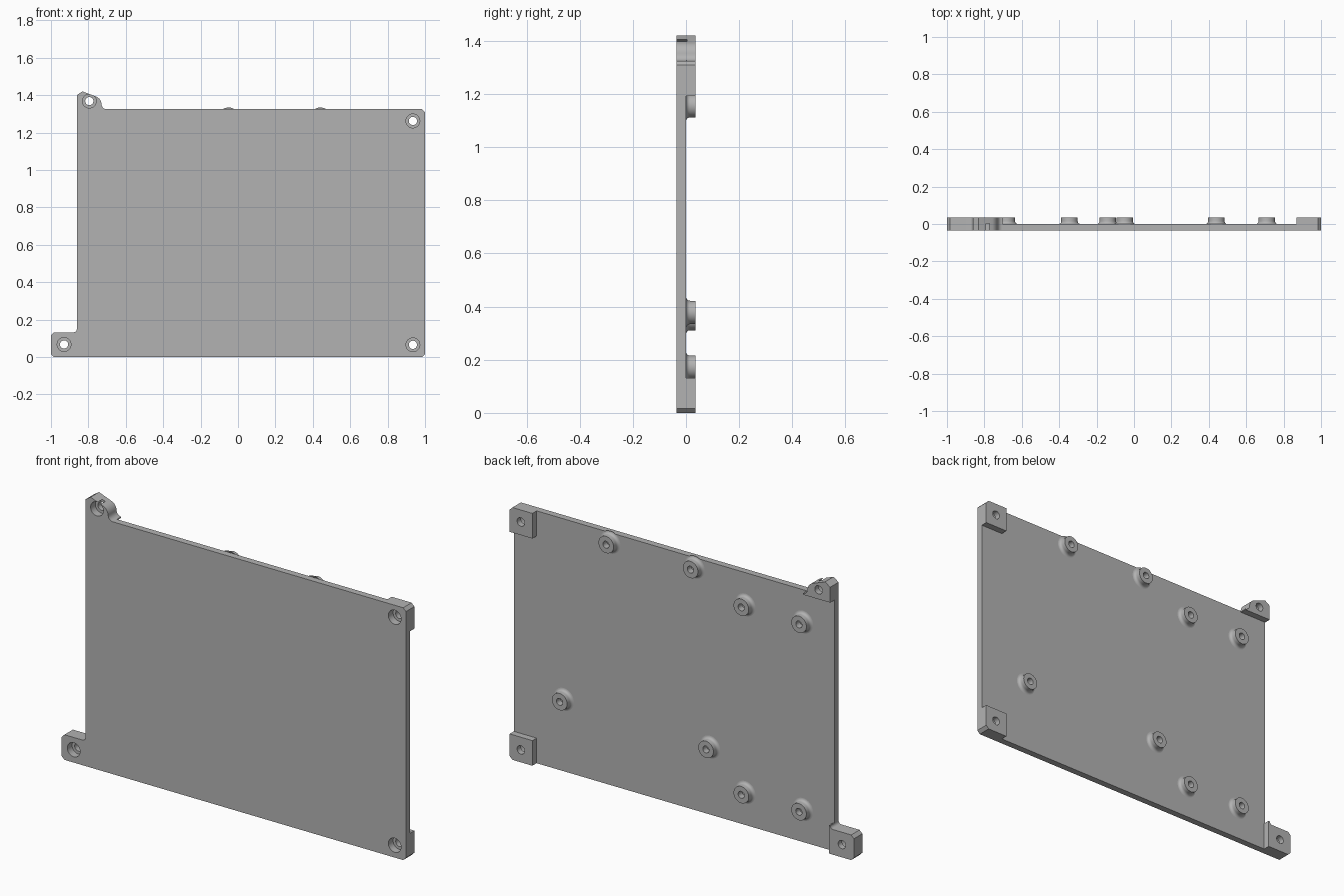
import bpy
import bmesh
from math import cos, sin, pi, radians
from mathutils import Matrix

cube = bpy.data.objects.get("Cube")
if cube:
    bpy.data.objects.remove(cube, do_unlink=True)

FRONT, FACE, BACK = -0.035, 0.0, 0.035   # plate front, plate rear, pad rear
RIGHT, SIDE, TOP = 1.0, -0.862, 1.325    # plate limits
PAD, CUT = 0.132, 0.016                  # pad size, corner chamfer

grey = bpy.data.materials.new("plain grey")
grey.use_nodes = True
grey.diffuse_color = (0.45, 0.45, 0.45, 1)
grey.node_tree.nodes["Principled BSDF"].inputs["Base Color"].default_value = grey.diffuse_color


def finish(name, bm):
    bmesh.ops.recalc_face_normals(bm, faces=bm.faces)
    mesh = bpy.data.meshes.new(name)
    bm.to_mesh(mesh)
    bm.free()
    mesh.materials.append(grey)
    obj = bpy.data.objects.new(name, mesh)
    bpy.context.collection.objects.link(obj)
    return obj


def prism(name, outline, y0, y1):
    """Extrude an x-z outline along y."""
    bm = bmesh.new()
    face = bm.faces.new([bm.verts.new((x, y0, z)) for x, z in outline])
    new = bmesh.ops.extrude_face_region(bm, geom=[face])["geom"]
    verts = [v for v in new if isinstance(v, bmesh.types.BMVert)]
    bmesh.ops.translate(bm, verts=verts, vec=(0, y1 - y0, 0))
    return finish(name, bm)


def lathe(name, profile, x, z, steps=32):
    """Turn a radius-depth profile about a y axis through x, z."""
    bm = bmesh.new()
    verts = [bm.verts.new((r, y, 0)) for r, y in profile]
    edges = [bm.edges.new(pair) for pair in zip(verts, verts[1:])]
    bmesh.ops.spin(bm, geom=verts + edges, cent=(0, 0, 0), axis=(0, 1, 0),
                   angle=2 * pi, steps=steps)
    bmesh.ops.remove_doubles(bm, verts=bm.verts, dist=1e-5)
    bmesh.ops.transform(bm, verts=bm.verts, matrix=Matrix.Translation((x, 0, z)))
    return finish(name, bm)


def arc(cx, cz, r, a0, a1, n=5):
    angles = [radians(a0 + (a1 - a0) * i / n) for i in range(n + 1)]
    return [(cx + r * cos(a), cz + r * sin(a)) for a in angles]


def combine(obj, tool, operation):
    mod = obj.modifiers.new("cut", "BOOLEAN")
    mod.operation, mod.solver, mod.object = operation, "EXACT", tool
    bpy.context.view_layer.objects.active = obj
    bpy.ops.object.modifier_apply(modifier=mod.name)
    bpy.data.objects.remove(tool, do_unlink=True)


def smooth(obj, angle=30):
    bpy.ops.object.select_all(action="DESELECT")
    obj.select_set(True)
    bpy.context.view_layer.objects.active = obj
    bpy.ops.object.shade_smooth_by_angle(angle=radians(angle))


# Outline pieces shared by the plate and its ears
top_ear = (arc(-0.703, TOP + 0.027, 0.027, 270, 180)
           + arc(-0.776, TOP + 0.025, 0.046, 10, 65)
           + [(-0.832, 1.42), (SIDE, 1.40)])
low_ear = (arc(SIDE - CUT, PAD + CUT, CUT, 0, -90)
           + [(-1 + CUT, PAD), (-1, PAD - CUT), (-1, CUT), (-1 + CUT, 0)])

# Plate with both ears
plate = prism("plate", [(RIGHT - CUT, 0), (RIGHT, CUT), (RIGHT, TOP - CUT),
                        (RIGHT - CUT, TOP)] + top_ear + low_ear, FRONT, FACE)

# Raised rear pads at the four screw points
inner = RIGHT - PAD
pads = [
    [(inner, 0), (RIGHT - CUT, 0), (RIGHT, CUT), (RIGHT, PAD), (inner, PAD)],
    [(inner, TOP - PAD), (RIGHT, TOP - PAD), (RIGHT, TOP - CUT),
     (RIGHT - CUT, TOP), (inner, TOP)],
    top_ear + [(SIDE, TOP - 0.006), (-0.703, TOP - 0.006)],
    low_ear + [(-0.855, 0), (-0.855, PAD + CUT)],
]
for outline in pads:
    combine(plate, prism("pad", outline, FACE, BACK), "UNION")

# Counterbored screw holes
bore = [(0, -0.1), (0.037, -0.1), (0.037, 0.004), (0.022, 0.004), (0.022, 0.1), (0, 0.1)]
for x, z in [(0.935, 0.065), (0.935, 1.262), (-0.93, 0.067), (-0.795, 1.368)]:
    combine(plate, lathe("bore", bore, x, z), "DIFFERENCE")
smooth(plate)

# Hollow standoffs with a flared foot on the rear face
flare = [(0.059 - 0.015 * sin(a), 0.015 - 0.015 * cos(a))
         for a in [radians(18 * i) for i in range(5, -1, -1)]]
boss = [(0, 0.002), (0.018, 0.002), (0.018, BACK), (0.044, BACK)] + flare
spots = [(0.44, 1.275), (-0.05, 1.275), (-0.345, 1.156), (-0.68, 1.156),
         (0.71, 0.378), (-0.14, 0.355), (-0.345, 0.172), (-0.68, 0.172)]
for i, (x, z) in enumerate(spots, 1):
    smooth(lathe(f"standoff_{i}", boss, x, z))
